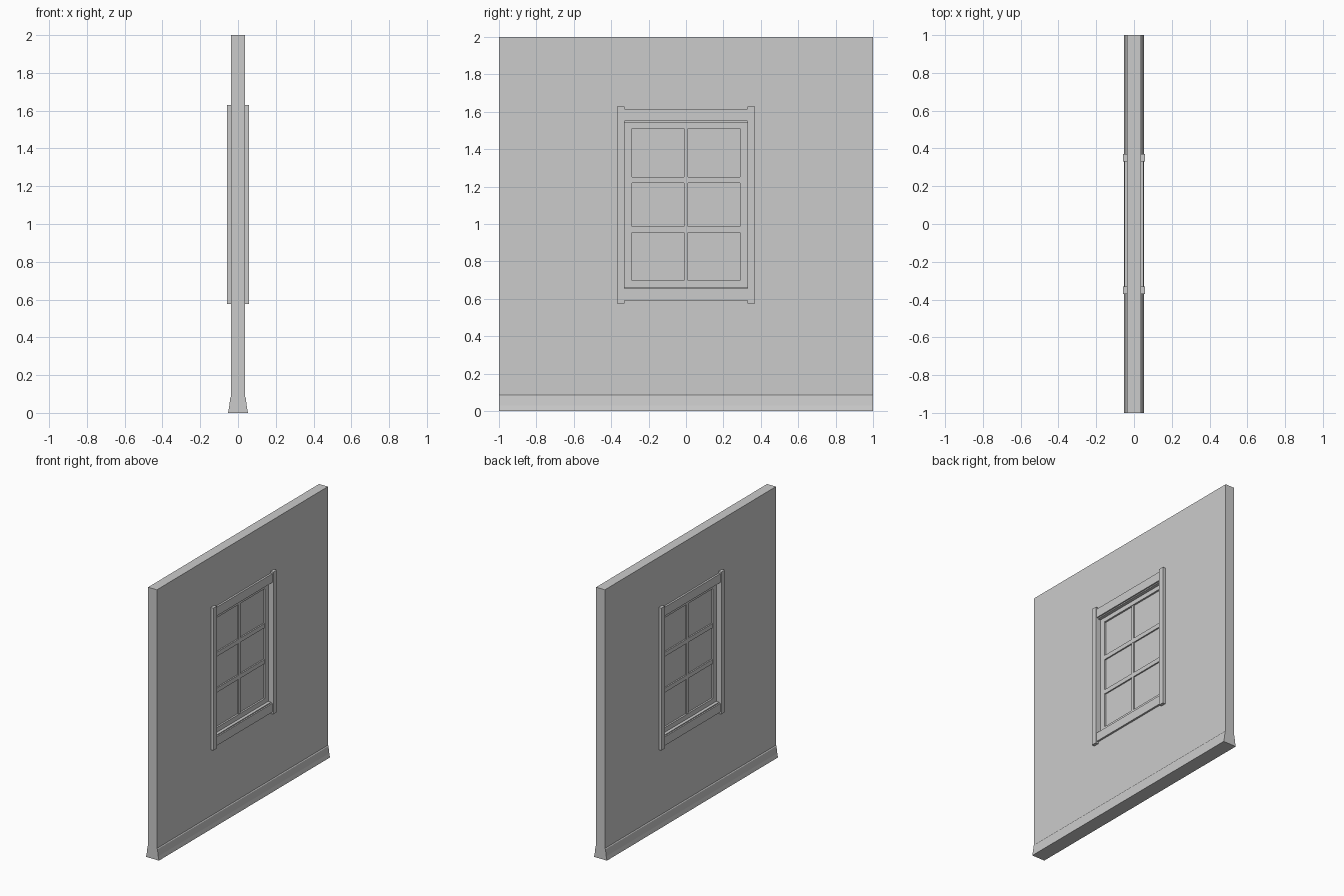
import bpy, bmesh

if "Cube" in bpy.data.objects:
    bpy.data.objects.remove(bpy.data.objects["Cube"])


def box(name, x, y, z):
    """Box from (min, max) ranges on each axis."""
    bm = bmesh.new()
    bmesh.ops.create_cube(bm, size=1)
    for v in bm.verts:
        for i, (a, b) in enumerate((x, y, z)):
            v.co[i] = a if v.co[i] < 0 else b
    return to_object(name, bm)


def to_object(name, bm):
    bmesh.ops.recalc_face_normals(bm, faces=bm.faces)
    mesh = bpy.data.meshes.new(name)
    bm.to_mesh(mesh)
    bm.free()
    obj = bpy.data.objects.new(name, mesh)
    bpy.context.collection.objects.link(obj)
    return obj


def extrude_y(name, outline, y0, y1):
    """Extrude an x-z outline along y."""
    bm = bmesh.new()
    face = bm.faces.new([bm.verts.new((x, y0, z)) for x, z in outline])
    out = bmesh.ops.extrude_face_region(bm, geom=[face])
    moved = [g for g in out["geom"] if isinstance(g, bmesh.types.BMVert)]
    bmesh.ops.translate(bm, verts=moved, vec=(0, y1 - y0, 0))
    return to_object(name, bm)


W = 0.036                      # half wall thickness
Y, Z0, Z1 = 0.33, 0.655, 1.55  # window opening

# Wall with flared skirting on both faces
half = [(0.053, 0), (0.047, 0.03), (0.041, 0.08), (W, 0.086), (W, 2)]
wall = extrude_y("wall", half + [(-x, z) for x, z in reversed(half)], -1, 1)

# Window opening
cutter = box("opening_cutter", (-0.2, 0.2), (-Y, Y), (Z0, Z1))
cutter.hide_render = True
cutter.hide_viewport = True
cut = wall.modifiers.new("opening", "BOOLEAN")
cut.object = cutter
cut.solver = "EXACT"

# Casings on both faces of the wall
for face, s in (("front", 1), ("back", -1)):
    def depth(a, b):
        return tuple(sorted((s * a, s * b)))
    for side, t in (("left", -1), ("right", 1)):
        box(f"{face}_{side}_casing", depth(0.03, 0.058),
            tuple(sorted((t * Y, t * 0.37))), (0.576, 1.629))
    box(f"{face}_head_casing", depth(0.03, 0.05), (-Y, Y), (Z1, 1.615))
    box(f"{face}_sill_casing", depth(0.03, 0.05), (-Y, Y), (0.59, Z0))
    box(f"{face}_head_stop", depth(0.01, 0.04), (-Y, Y), (1.542, Z1))
    box(f"{face}_sill_stop", depth(0.01, 0.04), (-Y, Y), (Z0, 0.662))

# Sash frame
S = (-0.017, 0.017)
box("left_stile", S, (-Y, -0.29), (Z0, Z1))
box("right_stile", S, (0.29, Y), (Z0, Z1))
box("bottom_rail", S, (-0.29, 0.29), (Z0, 0.697))
box("top_rail", S, (-0.29, 0.29), (1.51, Z1))

# Glazing bars: one upright, two crossbars
M = (-0.013, 0.013)
box("upright_bar", M, (-0.012, 0.012), (0.697, 1.51))
for i, z in enumerate((0.97, 1.236)):
    box(f"cross_bar_{i + 1}", (-0.014, 0.014), (-0.29, 0.29), (z - 0.016, z + 0.016))

# Glass pane
box("glass", (-0.004, 0.004), (-0.29, 0.29), (0.697, 1.51))
